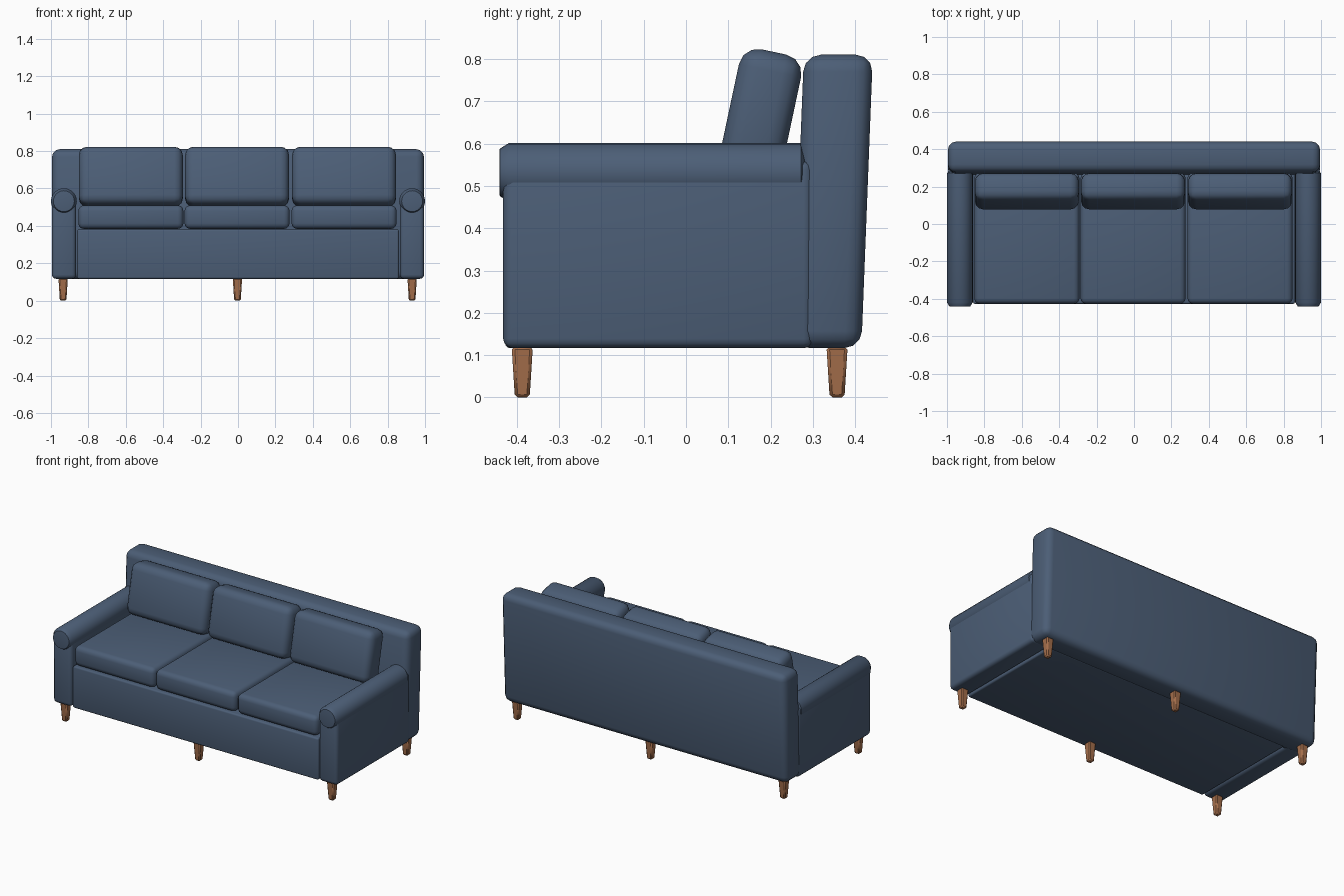
import bpy, bmesh, math
from mathutils import Matrix, Vector

if "Cube" in bpy.data.objects:
    bpy.data.objects.remove(bpy.data.objects["Cube"])


def material(name, rgb):
    m = bpy.data.materials.new(name)
    m.diffuse_color = (*rgb, 1)
    m.use_nodes = True
    m.node_tree.nodes["Principled BSDF"].inputs["Base Color"].default_value = m.diffuse_color
    return m


FABRIC = material("blue fabric", (0.072, 0.112, 0.182))
WOOD = material("brown wood", (0.37, 0.155, 0.07))


def finish(bm, name, mat, angle=40):
    bmesh.ops.recalc_face_normals(bm, faces=bm.faces[:])
    me = bpy.data.meshes.new(name)
    bm.to_mesh(me)
    bm.free()
    ob = bpy.data.objects.new(name, me)
    bpy.context.collection.objects.link(ob)
    me.materials.append(mat)
    bpy.ops.object.select_all(action='DESELECT')
    ob.select_set(True)
    bpy.context.view_layer.objects.active = ob
    bpy.ops.object.shade_smooth_by_angle(angle=math.radians(angle))
    return ob


def rounded_box(name, x, y, z, bevel, mat=FABRIC, tilt=0, lean=0, taper=1, segs=3):
    """Box from min/max ranges; tilt rotates about x, lean shears y with
    height, taper scales the bottom."""
    lo, hi = Vector((x[0], y[0], z[0])), Vector((x[1], y[1], z[1]))
    size, mid = hi - lo, (lo + hi) / 2
    bm = bmesh.new()
    bmesh.ops.create_cube(bm, size=1)
    for v in bm.verts:
        s = taper if v.co.z < 0 else 1
        v.co = Vector((v.co.x * size.x * s, v.co.y * size.y * s + lean * v.co.z,
                       v.co.z * size.z))
    bmesh.ops.bevel(bm, geom=bm.edges[:], offset=bevel, segments=segs,
                    profile=0.5, affect='EDGES', clamp_overlap=True)
    bm.transform(Matrix.Translation(mid) @ Matrix.Rotation(tilt, 4, 'X'))
    return finish(bm, name, mat)


def lathe_y(name, cx, cz, profile, sides=24):
    """Closed round bar along y from (y, radius) pairs."""
    bm = bmesh.new()
    rings = []
    for y, r in profile:
        rings.append([bm.verts.new((cx + r * math.cos(a), y, cz + r * math.sin(a)))
                      for a in (2 * math.pi * i / sides for i in range(sides))])
    for a, b in zip(rings, rings[1:]):
        for i in range(sides):
            j = (i + 1) % sides
            bm.faces.new((a[i], a[j], b[j], b[i]))
    bm.faces.new(rings[0])
    bm.faces.new(rings[-1])
    return finish(bm, name, FABRIC, 35)


# Frame: leaning backrest and seat base
rounded_box("backrest", (-0.994, 0.994), (0.265, 0.428), (0.117, 0.81), 0.04, lean=0.027)
rounded_box("seat_base", (-0.86, 0.86), (-0.427, 0.29), (0.117, 0.381), 0.01)

# Arms: upright panel with a rolled top
for side, s in (("left", -1), ("right", 1)):
    rounded_box(side + "_arm_panel", sorted((s * 0.866, s * 0.995)),
                (-0.432, 0.30), (0.117, 0.56), 0.022)
    lathe_y(side + "_arm_roll", s * 0.931, 0.532,
            [(-0.441, 0.05), (-0.44, 0.056), (-0.419, 0.069), (0.272, 0.069), (0.285, 0.05)])

# Three seat cushions and three tilted back cushions
for i, cx in enumerate((-0.573, -0.005, 0.567)):
    rounded_box(f"seat_cushion_{i + 1}", (cx - 0.281, cx + 0.281),
                (-0.427, 0.275), (0.384, 0.51), 0.03)
    rounded_box(f"back_cushion_{i + 1}", (cx - 0.278, cx + 0.278),
                (0.1, 0.25), (0.504, 0.82), 0.045, tilt=math.radians(-12))

# Six tapered legs
for row, y in (("front", -0.387), ("back", 0.357)):
    for place, x in (("left", -0.935), ("middle", -0.003), ("right", 0.931)):
        rounded_box(f"{row}_{place}_leg", (x - 0.025, x + 0.025),
                    (y - 0.025, y + 0.025), (0, 0.12), 0.007, WOOD, taper=0.7, segs=1)
